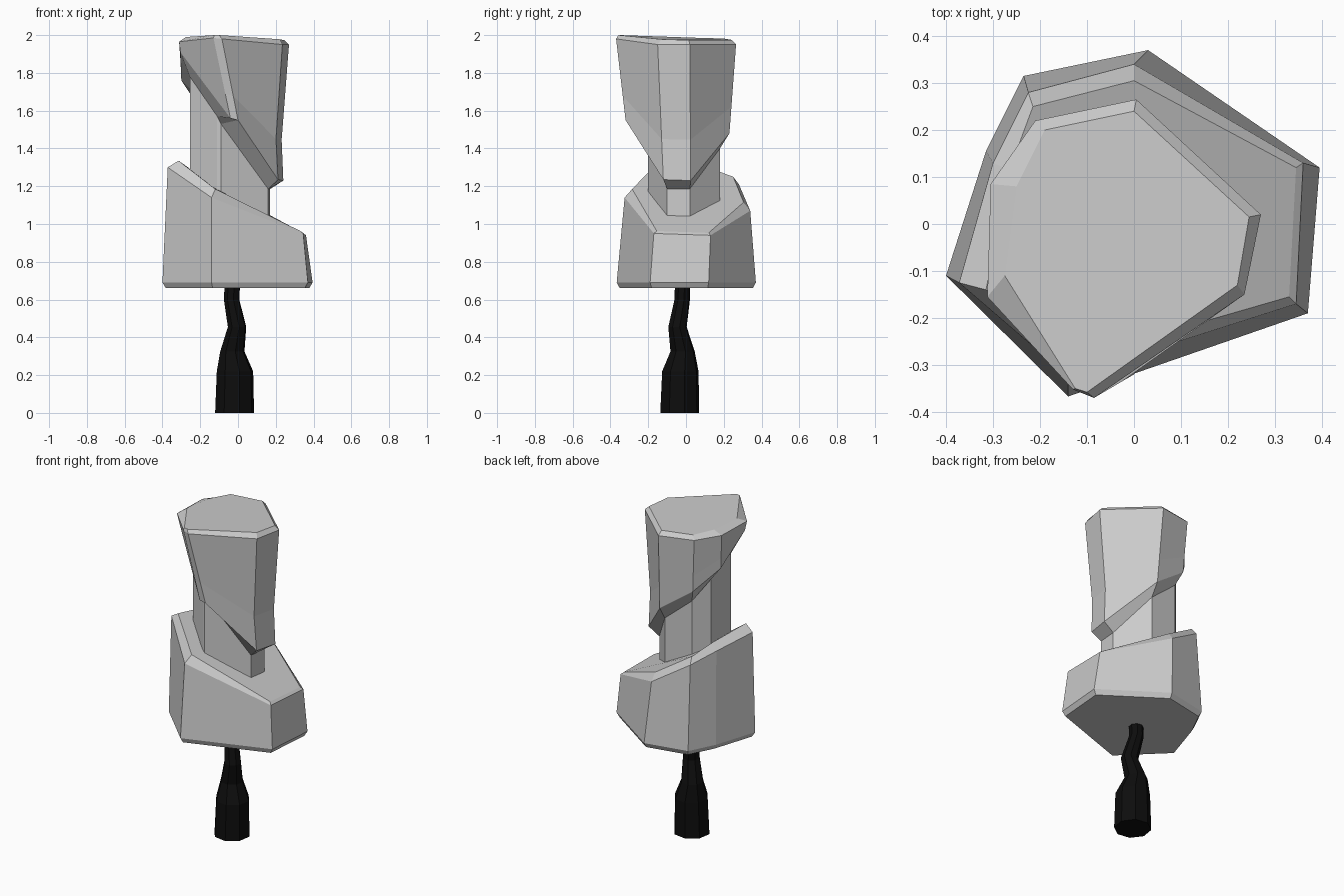
import bpy, bmesh, math


def loft(name, rings):
    """Skin a stack of equal-length rings, bottom to top, and cap both ends."""
    bm = bmesh.new()
    loops = [[bm.verts.new(p) for p in ring] for ring in rings]
    n = len(loops[0])
    for a, b in zip(loops, loops[1:]):
        for i in range(n):
            j = (i + 1) % n
            bm.faces.new((a[i], a[j], b[j], b[i]))
    bm.faces.new(loops[0])
    bm.faces.new(loops[-1])
    bmesh.ops.recalc_face_normals(bm, faces=bm.faces)
    mesh = bpy.data.meshes.new(name)
    bm.to_mesh(mesh)
    bm.free()
    ob = bpy.data.objects.new(name, mesh)
    bpy.context.collection.objects.link(ob)
    return ob


def flat(outline, z, s=1.0):
    return [(x * s, y * s, z) for x, y in outline]


# Lower block: faceted base, slanted top with a chamfered rim
base = [(-.40, -.11), (-.14, -.367), (.37, -.19), (.395, .12),
        (.03, .37), (-.235, .315), (-.315, .155)]
rim = [(-.372, -.125, 1.30), (-.14, -.325, 1.14), (.345, -.17, .95), (.36, .13, .94),
       (0, .34, 1.07), (-.225, .28, 1.21), (-.30, .13, 1.26)]
inner = [(-.315, -.14, 1.335), (-.12, -.285, 1.185), (.33, -.155, .963), (.345, .12, .953),
         (0, .305, 1.115), (-.215, .25, 1.25), (-.265, .115, 1.30)]
loft("lower_block", [flat(base, .66, .955), flat(base, .69), rim, inner])

# Neck column joining the two blocks
neck = [(-.255, -.08), (-.11, -.19), (-.09, -.2), (.16, -.10),
        (.17, .02), (.02, .18), (-.16, .17), (-.235, .09)]
loft("neck", [flat(neck, .9), flat(neck, 1.8)])

# Upper block: steeply slanted underside, chamfered front edge and top
under_z = [1.78, 1.57, 1.53, 1.185, 1.185, 1.40, 1.55, 1.70]
under = [(x, y, z) for (x, y), z in zip(neck, under_z)]
low = [(-.305, -.145, 1.91), (-.04, -.32, 1.56), (0, -.32, 1.55), (.212, -.12, 1.235),
       (.24, .025, 1.23), (.02, .23, 1.48), (-.19, .205, 1.63), (-.30, .085, 1.76)]
shoulder = [(-.312, -.155, 1.965), (-.13, -.352, 1.985), (-.085, -.37, 1.98), (.235, -.15, 1.95),
            (.27, .02, 1.95), (.005, .265, 1.95), (-.21, .22, 1.96), (-.305, .085, 1.965)]
top = [(-.275, -.11, 1.99), (-.125, -.35, 2.0), (-.10, -.358, 2.0), (.22, -.13, 1.978),
       (.245, .015, 1.973), (0, .24, 1.975), (-.19, .2, 1.982), (-.25, .08, 1.985)]
waist = [tuple(a + (b - a) * .3 for a, b in zip(p, q)) for p, q in zip(low, shoulder)]
for i in (3, 4):
    waist[i] = (waist[i][0] - .018, waist[i][1], waist[i][2])
loft("upper_block", [under, low, waist, shoulder, top])

# Black crooked stem, given as (x, y, radius, z) stations
stations = [(-.018, -.033, .106, 0), (-.016, -.03, .099, .22), (-.03, -.018, .066, .325),
            (-.005, -.045, .05, .455), (-.034, -.02, .042, .6), (-.03, -.018, .042, .68)]
turn = [math.tau * (i + .3) / 8 for i in range(8)]
stem = loft("stem", [[(x + r * math.cos(a), y + r * math.sin(a), z) for a in turn]
                     for x, y, r, z in stations])
black = bpy.data.materials.new("black")
black.diffuse_color = (.004, .004, .004, 1)
stem.data.materials.append(black)
